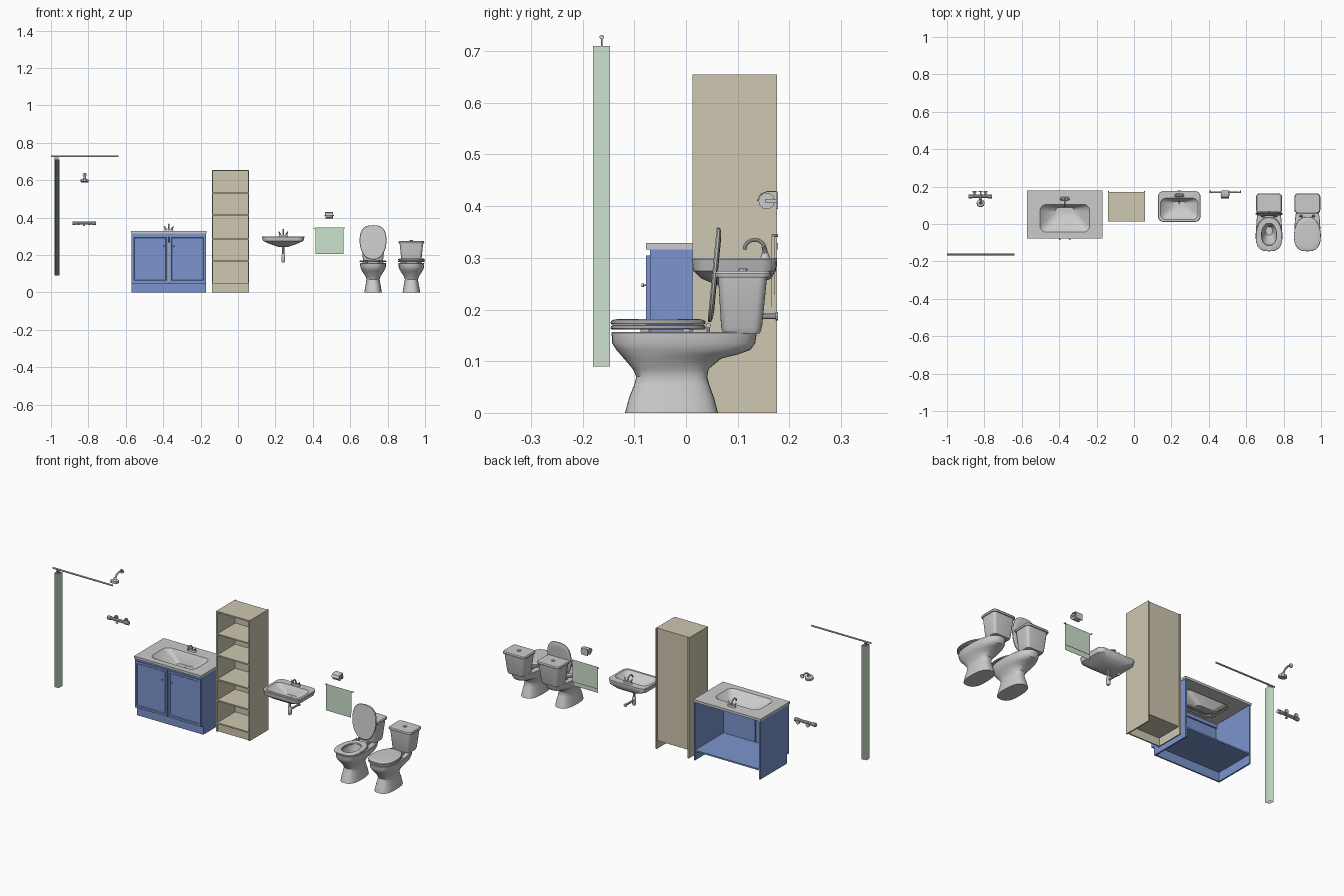
import bpy, bmesh, math
from mathutils import Matrix

if "Cube" in bpy.data.objects:
    bpy.data.objects.remove(bpy.data.objects["Cube"])


def mat(name, col):
    m = bpy.data.materials.new(name)
    m.diffuse_color = (*col, 1)
    m.use_nodes = True
    m.node_tree.nodes["Principled BSDF"].inputs["Base Color"].default_value = m.diffuse_color
    return m


BLUE = mat("blue_paint", (0.2, 0.3, 0.62))
WOOD = mat("pale_wood", (0.62, 0.57, 0.44))
CLOTH = mat("green_cloth", (0.6, 0.75, 0.6))


def add(name, me, m=None, smooth=35):
    o = bpy.data.objects.new(name, me)
    bpy.context.collection.objects.link(o)
    if m:
        me.materials.append(m)
    if smooth:
        bpy.ops.object.select_all(action='DESELECT')
        o.select_set(True)
        bpy.context.view_layer.objects.active = o
        bpy.ops.object.shade_smooth_by_angle(angle=math.radians(smooth))
    return o


def loft(name, rings, m=None, cap0=True, cap1=True, loop=False, smooth=35):
    """Skin a stack of closed rings having equal point counts."""
    bm = bmesh.new()
    vs = [[bm.verts.new(p) for p in r] for r in rings]
    n = len(vs[0])
    pairs = list(zip(vs, vs[1:])) + ([(vs[-1], vs[0])] if loop else [])
    for a, b in pairs:
        for i in range(n):
            bm.faces.new((a[i], a[(i + 1) % n], b[(i + 1) % n], b[i]))
    if cap0 and not loop:
        bm.faces.new(vs[0][::-1])
    if cap1 and not loop:
        bm.faces.new(vs[-1])
    bmesh.ops.remove_doubles(bm, verts=bm.verts, dist=1e-5)
    bmesh.ops.recalc_face_normals(bm, faces=bm.faces)
    me = bpy.data.meshes.new(name)
    bm.to_mesh(me)
    bm.free()
    return add(name, me, m, smooth)


def box(name, x0, x1, y0, y1, z0, z1, m=None):
    r = lambda z: [(x0, y0, z), (x1, y0, z), (x1, y1, z), (x0, y1, z)]
    return loft(name, [r(z0), r(z1)], m, smooth=0)


def tube(name, pts, r, radii=None, m=None):
    """Round bar along a path, optionally with a radius at each point."""
    cu = bpy.data.curves.new(name, 'CURVE')
    cu.dimensions = '3D'
    cu.bevel_depth, cu.bevel_resolution, cu.use_fill_caps = r, 3, True
    s = cu.splines.new('POLY')
    s.points.add(len(pts) - 1)
    for i, p in enumerate(pts):
        s.points[i].co = (*p, 1)
        s.points[i].radius = radii[i] / r if radii else 1
    o = bpy.data.objects.new(name, cu)
    me = bpy.data.meshes.new_from_object(o)
    bpy.data.objects.remove(o)
    return add(name, me, m)


def rrect(cx, hx, y0, y1, r, z, seg=5):
    """Rounded rectangle ring."""
    out, cy, hy = [], (y0 + y1) / 2, (y1 - y0) / 2
    for k, (sx, sy) in enumerate(((1, 1), (-1, 1), (-1, -1), (1, -1))):
        for i in range(seg + 1):
            a = (k + i / seg) * math.pi / 2
            out.append((cx + sx * (hx - r) + r * math.cos(a), cy + sy * (hy - r) + r * math.sin(a), z))
    return out


def egg(cx, hw, yf, yb, z, k=1.0, e=0.85, n=36, mid=0.5):
    """Oval ring, narrowed towards the back by factor k."""
    yc, out = yf + (yb - yf) * mid, []
    for i in range(n):
        t = 2 * math.pi * i / n
        c, s = math.cos(t), math.sin(t)
        x = hw * math.copysign(abs(c) ** e, c) * (1 - (1 - k) * max(0, s))
        y = math.copysign(abs(s) ** e, s) * ((yb - yc) if s > 0 else (yc - yf))
        out.append((cx + x, yc + y, z))
    return out


def faucet(tag, x, y, z):
    loft(tag + "_faucet_base", [rrect(x, .024, y - .009, y + .009, .008, z),
                                rrect(x, .022, y - .007, y + .007, .006, z + .008)])
    arc = [(x, y, z)] + [(x, y - .02 + .02 * math.cos(a), z + .016 + .019 * math.sin(a))
                         for a in [i * math.pi / 8 for i in range(9)]]
    tube(tag + "_faucet_spout", arc, .0038)
    for s in (-1, 1):
        tube(tag + "_faucet_handle", [(x + s * .016, y, z + .004), (x + s * .018, y, z + .014),
             (x + s * .024, y - .004, z + .023)], .004, [.0055, .005, .003])


# Shower curtain on its rod
tube("curtain_rod", [(-1, -.163, .727), (-.64, -.163, .727)], .0045)
bm = bmesh.new()
fold = [(-.982 + i * .0028, -.1795 if i % 2 else -.147) for i in range(11)]
cols = [[bm.verts.new((x, y, z)) for z in (.09, .71)] for x, y in fold]
for a, b in zip(cols, cols[1:]):
    bm.faces.new((a[0], b[0], b[1], a[1]))
me = bpy.data.meshes.new("shower_curtain")
bm.to_mesh(me)
bm.free()
add("shower_curtain", me, CLOTH, 0)
for i in range(5):
    x = -.98 + i * .0056
    tube("curtain_hook", [(x, -.163, .706), (x, -.163, .727)], .0012)

# Shower head and bar mixer
X = -.82
tube("shower_arm", [(X, .174, .628), (X, .15, .634), (X, .13, .628), (X, .115, .61)], .0045)
tube("shower_wall_plate", [(X, .17, .628), (X, .176, .628)], .011)
tube("shower_head", [(X, .117, .617), (X, .114, .607), (X, .113, .602), (X, .111, .59)], .022,
     [.006, .009, .021, .022])
X = -.823
tube("mixer_body", [(X - .042, .148, .37), (X + .042, .148, .37)], .0085)
for s in (-1, 1):
    tube("mixer_handle", [(X + s * .042, .148, .37), (X + s * .063, .148, .37)], .0105)
    tube("mixer_inlet", [(X + s * .03, .148, .37), (X + s * .03, .176, .37)], .005)
    tube("mixer_wall_plate", [(X + s * .03, .169, .37), (X + s * .03, .176, .37)], .0105)
tube("mixer_outlet", [(X, .14, .372), (X, .134, .358)], .006)

# Vanity cabinet, open at the back
prof = [(-.07, .048), (-.07, .317), (.176, .317), (.176, 0), (-.055, 0), (-.055, .048)]
for x in (-.570, -.178):
    loft("vanity_side", [[(x + d, y, z) for y, z in prof] for d in (0, .008)], BLUE, smooth=0)
box("vanity_floor", -.562, -.178, -.07, .176, .048, .056, BLUE)
box("vanity_plinth", -.562, -.178, -.055, -.047, 0, .048, BLUE)
box("vanity_top_rail", -.562, -.178, -.07, -.062, .296, .317, BLUE)
for x0, x1, kx in ((-.567, -.3725, -.397), (-.3675, -.173, -.343)):
    fr = lambda d, y: [(x0 + d, y, .052 + d), (x1 - d, y, .052 + d), (x1 - d, y, .305 - d), (x0 + d, y, .305 - d)]
    loft("vanity_door", [fr(0, -.07), fr(0, -.077), fr(.011, -.077), fr(.014, -.0735)], BLUE, smooth=0)
    tube("door_knob", [(kx, -.076, .247), (kx, -.081, .247), (kx, -.082, .247), (kx, -.086, .247)],
         .004, [.002, .002, .004, .003])

# Countertop with sunken basin
X = -.37
loft("countertop_basin", [rrect(X, .135, -.046, .107, .036, .316), rrect(X, .202, -.077, .178, 0, .316),
     rrect(X, .202, -.077, .178, 0, .329), rrect(X, .133, -.044, .105, .035, .329),
     rrect(X, .127, -.038, .101, .032, .322), rrect(X, .05, .045, .088, .018, .268)], cap0=False)
tube("vanity_drain", [(X, .068, .267), (X, .068, .27)], .009)
faucet("vanity", X, .135, .329)

# Tall open shelf unit
for x in (-.14, .053):
    box("shelf_side", x, x + .007, .013, .176, 0, .655, WOOD)
for z in (.043, .166, .28, .411, .526, .648):
    box("shelf_board", -.133, .053, .013, .17, z, z + .007, WOOD)
box("shelf_back", -.133, .053, .166, .17, .043, .655, WOOD)
box("shelf_plinth", -.133, .053, .02, .027, 0, .043, WOOD)

# Wall basin with bottle trap
X = .242
loft("wall_basin", [rrect(X, .026, .07, .125, .02, .243), rrect(X, .075, .03, .165, .03, .26),
     rrect(X, .108, .014, .174, .03, .275), rrect(X, .114, .011, .176, .03, .297),
     rrect(X, .112, .013, .176, .03, .3), rrect(X, .1, .024, .138, .028, .3),
     rrect(X, .094, .03, .134, .026, .293), rrect(X, .035, .08, .12, .016, .258)])
tube("basin_drain", [(X, .1, .257), (X, .1, .26)], .008)
faucet("wall", X, .153, .3)
tube("trap_pipe", [(X, .1, .245), (X, .1, .2)], .006)
tube("trap_bottle", [(X, .1, .205), (X, .1, .2), (X, .1, .165), (X, .1, .16)], .01, [.007, .01, .01, .007])
tube("trap_outlet", [(X, .1, .187), (X, .176, .187)], .0055)
tube("trap_wall_plate", [(X, .173, .187), (X, .178, .187)], .009)

# Towel over its rail
tube("towel_rail", [(.405, .169, .343), (.573, .169, .343)], .0022)
for x in (.408, .57):
    tube("towel_rail_post", [(x, .169, .343), (x, .178, .343)], .003)
drape = [(.1655, .205), (.1655, .343), (.167, .346), (.171, .346), (.1725, .343), (.1725, .228),
         (.1715, .228), (.1715, .343), (.169, .345), (.1667, .343), (.1667, .205)]
loft("towel", [[(x, y, z) for y, z in drape] for x in (.414, .563)], CLOTH, smooth=0)

# Paper roll holder
tube("paper_roll", [(.468, .156, .41), (.506, .156, .41)], .016)
tube("roll_spindle", [(.462, .156, .41), (.512, .156, .41)], .003)
box("roll_wall_plate", .467, .507, .174, .178, .395, .428)
loft("roll_cover", [[(x, y, z) for y, z in ((.137, .41), (.144, .424), (.156, .429), (.176, .429),
     (.176, .427), (.156, .427), (.1455, .4225), (.139, .41))] for x in (.465, .509)])
box("roll_arm", .507, .511, .153, .176, .407, .413)


def toilet(tag, x, is_open):
    # Pan: pedestal, flared bowl, rim and hollow inside
    secs = [(0, -.118, .062, .047, 1), (.03, -.11, .054, .042, 1), (.055, -.1, .045, .037, 1),
            (.07, -.096, .041, .035, 1), (.085, -.103, .044, .04, .95), (.105, -.12, .068, .053, .85),
            (.113, -.127, .1, .058, .85), (.122, -.135, .125, .063, .85), (.135, -.143, .134, .068, .85),
            (.155, -.144, .137, .069, .85)]
    rings = [egg(x, hw, f, b, z, k, .75, mid=.45) for z, f, b, hw, k in secs]
    rings += [egg(x, .067, -.142, .135, .157, .85, .75, mid=.45), egg(x, .043, -.112, .01, .157),
              egg(x, .037, -.1, .005, .13), egg(x, .018, -.06, -.015, .085)]
    loft(tag + "_pan", rings)
    # Seat ring, bumpers and hinges
    out = lambda d, z: egg(x, .072 - d, -.146 + d, .038 - d, z, .75, .72)
    hole = lambda z: egg(x, .04, -.115, .004, z, .9)
    loft(tag + "_seat", [hole(.161), out(.003, .161), out(0, .164), out(.001, .168), out(.004, .17), hole(.169)],
         loop=True)
    for s in (-1, 1):
        for y in (-.08, .0):
            box(tag + "_seat_bumper", x + s * .053 - .004, x + s * .053 + .004, y - .008, y + .008, .156, .162)
        tube(tag + "_seat_hinge", [(x + s * .025, .043, .169), (x + s * .042, .043, .169)], .005)
        tube(tag + "_hinge_post", [(x + s * .033, .043, .156), (x + s * .033, .043, .169)], .004)
    # Lid, swung up on the open one
    lid = loft(tag + "_lid", [out(.002, .1715), out(0, .174), out(.001, .178), out(.008, .181), out(.025, .182)])
    if is_open:
        piv = Matrix.Translation((0, .042, .172))
        lid.data.transform(piv @ Matrix.Rotation(math.radians(-95.5), 4, 'X') @ piv.inverted())
    # Cistern with lid and flush button
    loft(tag + "_cistern", [rrect(x, .048, .072, .143, .014, .154), rrect(x, .053, .068, .147, .016, .165),
                            rrect(x, .063, .062, .157, .016, .265)])
    loft(tag + "_cistern_lid", [rrect(x, .067, .058, .162, .018, .262), rrect(x, .069, .056, .164, .019, .266),
         rrect(x, .069, .056, .164, .019, .27), rrect(x, .065, .06, .16, .016, .275)])
    tube(tag + "_flush_button", [(x, .11, .274), (x, .11, .279)], .009)


toilet("open_toilet", .722, True)
toilet("closed_toilet", .927, False)
